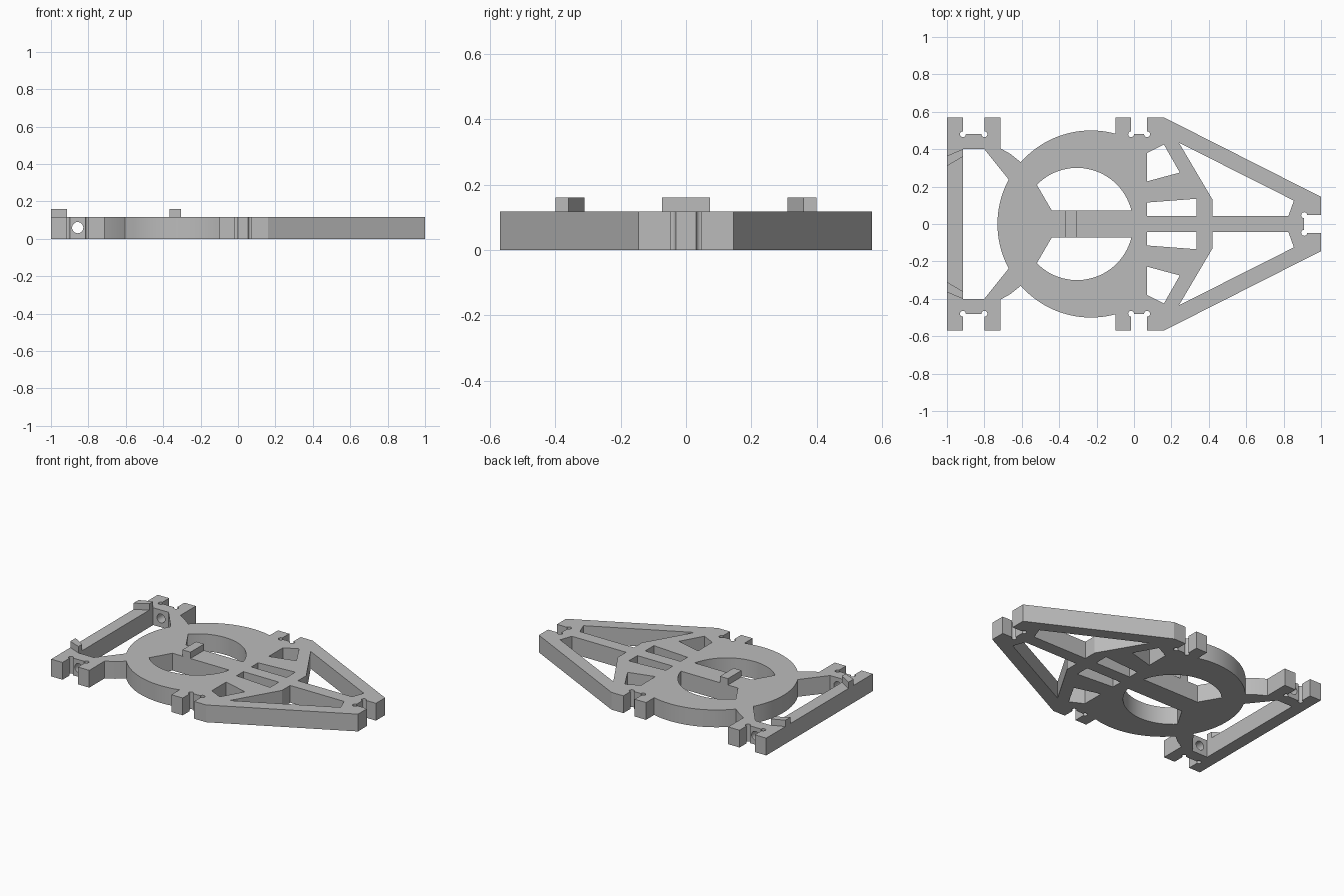
import bpy, bmesh
from math import cos, sin, radians, atan2, degrees, pi

cube = bpy.data.objects.get("Cube")
if cube:
    bpy.data.objects.remove(cube, do_unlink=True)

T = 0.117       # plate thickness
LUG_TOP = 0.16  # top of the raised lugs
NOTCH_Y = 0.48  # floor of the edge notches

grey = bpy.data.materials.new("light_grey")
grey.use_nodes = True
grey.diffuse_color = (0.5, 0.5, 0.5, 1)
grey.node_tree.nodes["Principled BSDF"].inputs["Base Color"].default_value = (0.5, 0.5, 0.5, 1)


def arc(cx, cy, r, a0, a1, n):
    """Points on an arc, angles in degrees."""
    angles = [radians(a0 + (a1 - a0) * i / n) for i in range(n + 1)]
    return [(cx + r * cos(a), cy + r * sin(a)) for a in angles]


def arc_between(cx, cy, r, p, q, n):
    """Arc running from the direction of p to the direction of q."""
    a, b = (degrees(atan2(y - cy, x - cx)) for x, y in (p, q))
    return arc(cx, cy, r, a, b, n)


def flip(points):
    return [(x, -y) for x, y in points]


def mirrored_loop(half):
    return half + flip(half)[::-1]


def solid(name, loops, z0, z1):
    """Extrude an outline, with any inner loops left as openings."""
    bm = bmesh.new()
    for loop in loops:
        verts = [bm.verts.new((x, y, z0)) for x, y in loop]
        for i, v in enumerate(verts):
            bm.edges.new((verts[i - 1], v))
    bmesh.ops.triangle_fill(bm, edges=bm.edges[:], use_beauty=True)
    new = bmesh.ops.extrude_face_region(bm, geom=bm.faces[:])["geom"]
    top = [v for v in new if isinstance(v, bmesh.types.BMVert)]
    bmesh.ops.translate(bm, verts=top, vec=(0, 0, z1 - z0))
    bmesh.ops.recalc_face_normals(bm, faces=bm.faces[:])
    mesh = bpy.data.meshes.new(name)
    bm.to_mesh(mesh)
    bm.free()
    mesh.materials.append(grey)
    obj = bpy.data.objects.new(name, mesh)
    bpy.context.collection.objects.link(obj)
    return obj


def edge_notch(x0, x1):
    """Notch with round corner reliefs."""
    return ([(x0, 0.57)] + arc(x0, NOTCH_Y, 0.016, 90, 360, 12)
            + arc(x1, NOTCH_Y, 0.016, 180, 450, 12) + [(x1, 0.57)])


# Outer outline, back half
outline = [(-1, 0.57)] + edge_notch(-0.915, -0.8)
outline += [(-0.715, 0.57), (-0.715, 0.405), (-0.66, 0.374)]
outline += arc_between(-0.23, 0, 0.5, (-0.605, 0.33), (-0.10, 0.483), 24)
outline += [(-0.10, 0.57)] + edge_notch(-0.015, 0.07)
outline += [(0.16, 0.57), (1, 0.145), (1, 0.047)]
outline += arc(0.91, 0.047, 0.016, 0, 270, 12)

# Opening between the end bar and the ring
ring_edge = arc_between(-0.23, 0, 0.5, (-0.665, 0.235), (-0.73, 0), 14)
end_window = mirrored_loop([(-0.915, 0.4), (-0.8, 0.4)] + ring_edge[:-1])

# Openings repeated on both sides of the centre bar
half_round = arc_between(-0.305, 0, 0.3, (-0.015, 0.073), (-0.52, 0.21), 28)
half_round += [(-0.485, 0.15), (-0.44, 0.073)]
side_openings = [
    half_round,
    [(0.07, 0.38), (0.16, 0.425), (0.245, 0.275), (0.07, 0.228)],
    [(0.07, 0.115), (0.335, 0.135), (0.335, 0.042), (0.07, 0.042)],
    [(0.24, 0.435), (0.855, 0.125), (0.825, 0.042), (0.42, 0.042), (0.42, 0.13)],
]
openings = [end_window] + side_openings + [flip(p) for p in side_openings]
plate = solid("frame_plate", [mirrored_loop(outline)] + openings, 0, T)

# Cross holes through the end brackets
bpy.ops.mesh.primitive_cylinder_add(vertices=24, radius=0.03, depth=1.4,
                                    location=(-0.857, 0, 0.06), rotation=(pi / 2, 0, 0))
drill = bpy.context.object
drill.name = "drill_cutter"
drill.data.materials.append(grey)
cut = plate.modifiers.new("cross_holes", "BOOLEAN")
cut.operation = "DIFFERENCE"
cut.solver = "EXACT"
cut.object = drill
bpy.ops.object.select_all(action="DESELECT")
bpy.context.view_layer.objects.active = plate
plate.select_set(True)
bpy.ops.object.modifier_apply(modifier=cut.name)
bpy.data.objects.remove(drill, do_unlink=True)
bpy.ops.object.shade_smooth_by_angle(angle=radians(25))

# Raised lugs on the end bar and the centre bar
end_lug = [(-1, 0.31), (-0.915, 0.36), (-0.915, 0.4), (-1, 0.365)]
solid("left_end_lug", [end_lug], T, LUG_TOP)
solid("right_end_lug", [flip(end_lug)], T, LUG_TOP)
solid("centre_lug", [mirrored_loop([(-0.365, 0.073), (-0.305, 0.073)])], T, LUG_TOP)
